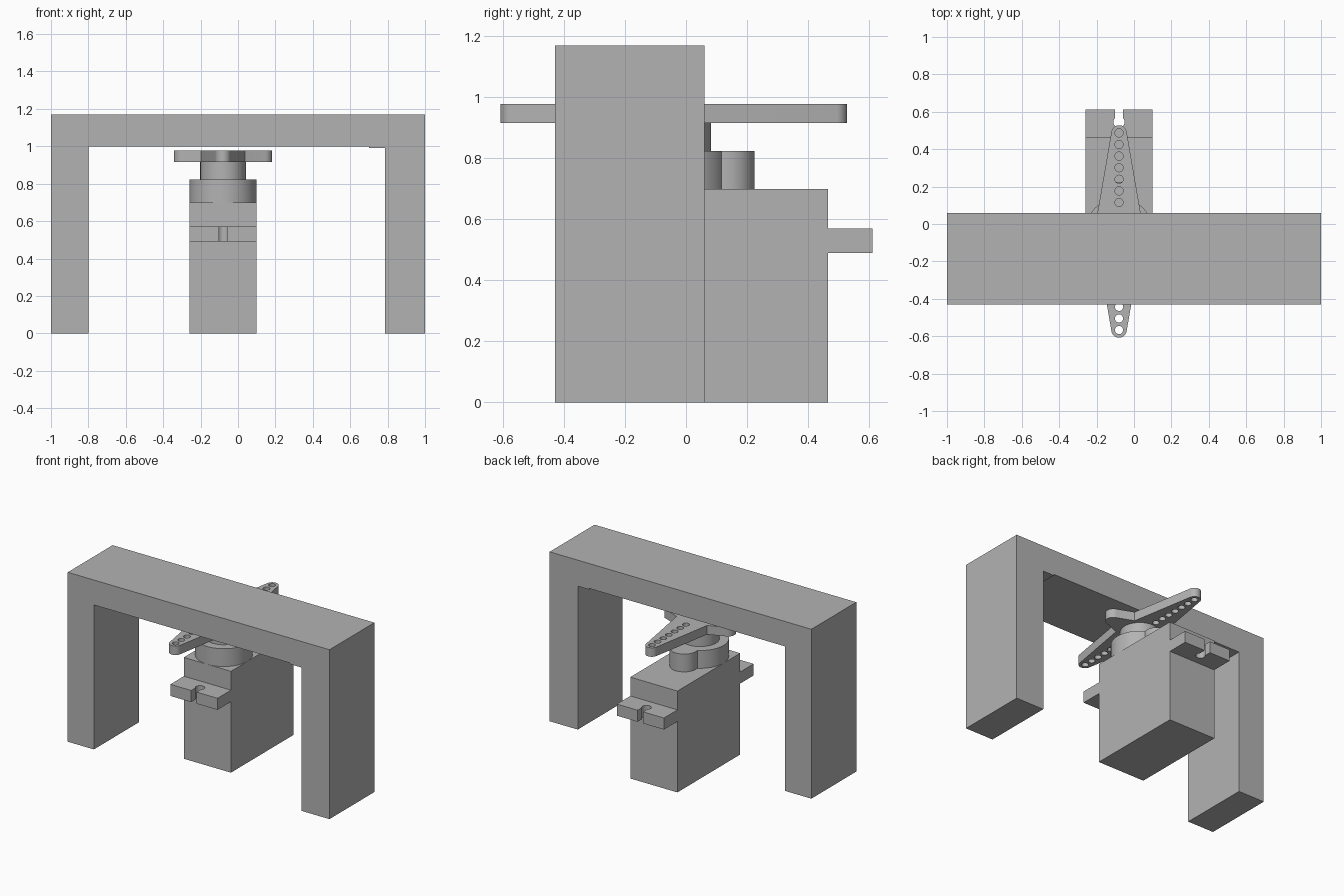
import bpy, bmesh
from math import sin, cos, pi, radians
from mathutils import Matrix

if "Cube" in bpy.data.objects:
    bpy.data.objects.remove(bpy.data.objects["Cube"], do_unlink=True)

grey = bpy.data.materials.new("plain grey")
grey.use_nodes = True
GREY = (0.45, 0.45, 0.45, 1)
grey.diffuse_color = GREY
grey.node_tree.nodes["Principled BSDF"].inputs["Base Color"].default_value = GREY

AXIS_X, AXIS_Y = -0.08, -0.04       # output shaft position
BACK, FRONT = 0.465, -0.22          # servo case ends
LEFT, RIGHT = 0.10, -0.26           # servo case sides


def arc(cx, cy, r, start, end, n):
    """Points along an arc, angles in degrees."""
    angles = [radians(start + (end - start) * i / n) for i in range(n + 1)]
    return [(cx + r * cos(a), cy + r * sin(a)) for a in angles]


def circle(cx, cy, r, n=32):
    return arc(cx, cy, r, 0, 360, n)[:-1]


def plate(name, loops, low, high, upright=False):
    """Extrude closed outlines (inner loops become holes) between two levels."""
    curve = bpy.data.curves.new(name, "CURVE")
    curve.dimensions = "2D"
    curve.fill_mode = "BOTH"
    curve.extrude = (high - low) / 2
    for loop in loops:
        spline = curve.splines.new("POLY")
        spline.points.add(len(loop) - 1)
        for point, (u, v) in zip(spline.points, loop):
            point.co = (u, v, 0, 1)
        spline.use_cyclic_u = True
    source = bpy.data.objects.new(name + "_outline", curve)
    bpy.context.collection.objects.link(source)
    bpy.context.view_layer.update()
    mesh = bpy.data.meshes.new_from_object(
        source.evaluated_get(bpy.context.evaluated_depsgraph_get()))
    bpy.data.objects.remove(source, do_unlink=True)

    # Weld caps to walls, then place the solid
    bm = bmesh.new()
    bm.from_mesh(mesh)
    bmesh.ops.remove_doubles(bm, verts=bm.verts, dist=0.0002)
    bmesh.ops.recalc_face_normals(bm, faces=bm.faces)
    bmesh.ops.dissolve_limit(bm, angle_limit=0.01, verts=bm.verts, edges=bm.edges)
    middle = (low + high) / 2
    if upright:
        place = Matrix.Translation((0, middle, 0)) @ Matrix.Rotation(pi / 2, 4, "X")
    else:
        place = Matrix.Translation((0, 0, middle))
    bm.transform(place)
    bm.to_mesh(mesh)
    bm.free()
    mesh.name = name
    mesh.materials.clear()
    mesh.materials.append(grey)
    obj = bpy.data.objects.new(name, mesh)
    bpy.context.collection.objects.link(obj)
    bpy.ops.object.select_all(action="DESELECT")
    obj.select_set(True)
    bpy.context.view_layer.objects.active = obj
    bpy.ops.object.shade_smooth_by_angle(angle=radians(30))
    return obj


# Bridge-shaped frame, with a small step inside one corner
frame = [(-1, 0), (-0.8, 0), (-0.8, 0.998), (0.7, 0.998), (0.7, 0.99),
         (0.785, 0.99), (0.785, 0), (1, 0), (1, 1.17), (-1, 1.17)]
plate("frame", [frame], -0.43, 0.06, upright=True)

# Servo case
case = [(RIGHT, FRONT), (LEFT, FRONT), (LEFT, BACK), (RIGHT, BACK)]
plate("servo_case", [case], 0, 0.7)

# Mounting tabs with keyhole slots
for name, edge, side in (("back_tab", BACK, 1), ("front_tab", FRONT, -1)):
    slot = 0.021
    tab = [(LEFT, 0), (LEFT, 0.147), (AXIS_X + slot, 0.147)]
    tab += arc(AXIS_X, 0.08, 0.03, 45, -225, 20)
    tab += [(AXIS_X - slot, 0.147), (RIGHT, 0.147), (RIGHT, 0)]
    plate(name, [[(x, edge + side * d) for x, d in tab]], 0.49, 0.57)

# Gear housing and output hub
plate("gear_housing", [circle(AXIS_X, AXIS_Y, 0.18, 64)], 0.7, 0.823)
plate("small_gear_housing", [circle(AXIS_X, 0.135, 0.09, 40)], 0.7, 0.823)
plate("output_hub", [circle(AXIS_X, AXIS_Y, 0.122, 48)], 0.823, 0.916)

# Four-armed horn: two long tapered arms and two short ones
outline = []
for turn in range(4):
    long_arm = turn % 2 == 1
    reach, tip = (0.527, 0.041) if long_arm else (0.213, 0.05)
    corner = (0.09, 0.117) if long_arm else (0.117, 0.09)
    c, s = cos(turn * pi / 2), sin(turn * pi / 2)
    for u, v in arc(reach, 0, tip, -80, 80, 16) + [corner]:
        outline.append((AXIS_X + u * c - v * s, AXIS_Y + u * s + v * c))
holes = [circle(AXIS_X, AXIS_Y + side * (0.155 + 0.062 * i), 0.022, 24)
         for side in (1, -1) for i in range(7)]
plate("servo_horn", [outline] + holes, 0.916, 0.978)
